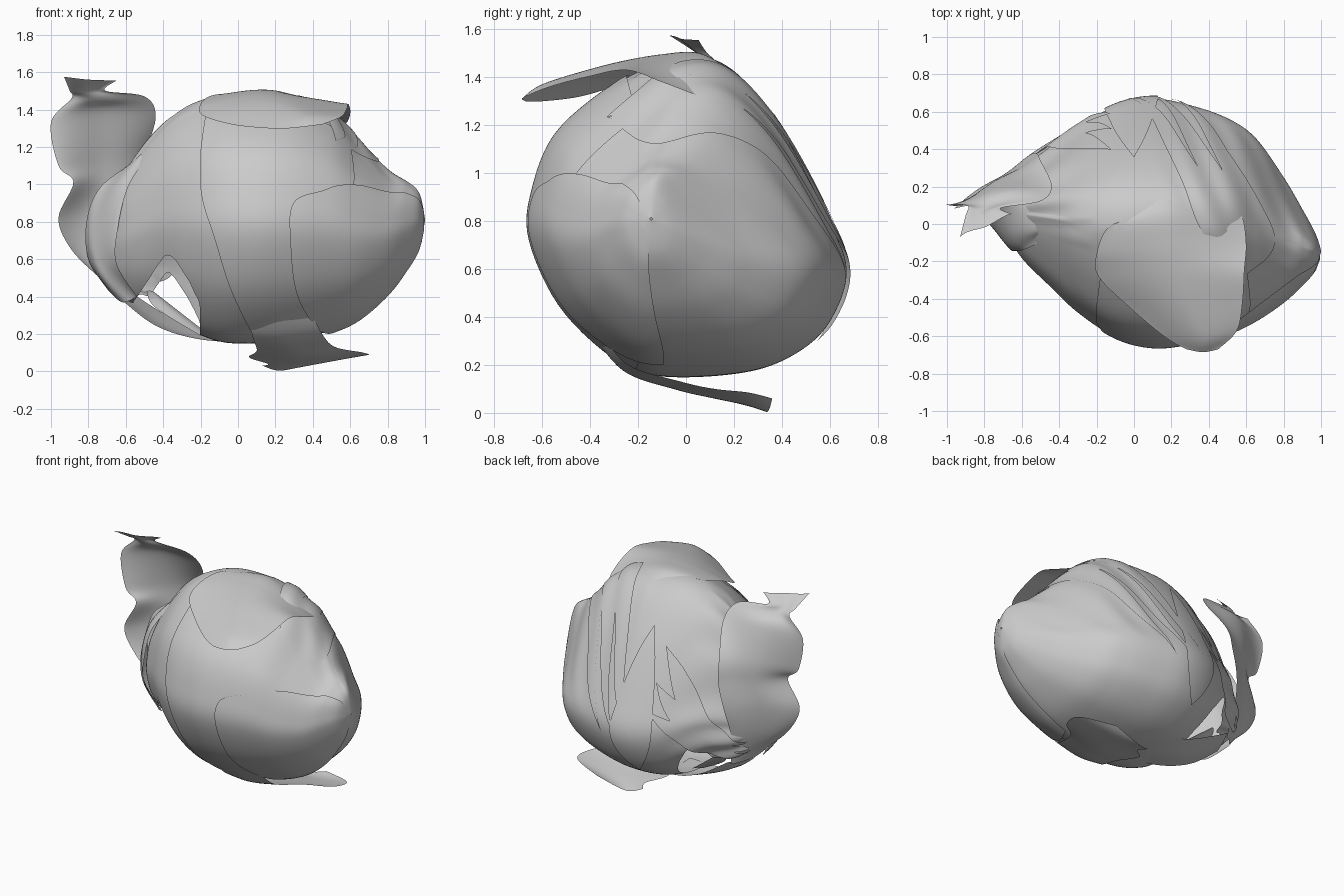
import bpy, bmesh, math
from mathutils import Vector

def spline(pts, u, closed=False):
    """Catmull-Rom through pts, u measured in points."""
    n = len(pts)
    i = math.floor(u) if closed else max(0, min(n - 2, math.floor(u)))
    f = u - i
    get = (lambda k: Vector(pts[k % n])) if closed else (lambda k: Vector(pts[max(0, min(n - 1, k))]))
    a, b, c, d = get(i - 1), get(i), get(i + 1), get(i + 2)
    return b + 0.5 * f * (c - a + f * (2 * a - 5 * b + 4 * c - d + f * (3 * (b - c) + d - a)))

def grid(name, nu, nv, func, wrap=False, keep=None):
    """Mesh from func(u, v), both 0..1; keep drops faces and evens out the cut edge."""
    cols = nv if wrap else nv + 1
    verts = [func(i / nu, j / nv) for i in range(nu + 1) for j in range(cols)]
    faces = []
    for i in range(nu):
        for j in range(nv):
            k = (j + 1) % cols
            f = (i * cols + j, i * cols + k, (i + 1) * cols + k, (i + 1) * cols + j)
            if keep is None or keep(sum((Vector(verts[q]) for q in f), Vector()) / 4):
                faces.append(f)
    me = bpy.data.meshes.new(name)
    me.from_pydata([tuple(v) for v in verts], [], faces)
    if keep:
        bm = bmesh.new()
        bm.from_mesh(me)
        bmesh.ops.delete(bm, geom=[v for v in bm.verts if not v.link_faces], context='VERTS')
        for _ in range(8):
            rim = {v: [e.other_vert(v).co for e in v.link_edges if e.is_boundary]
                   for v in bm.verts if v.is_boundary}
            new = {v: (v.co + sum(q, Vector()) / len(q)) / 2 for v, q in rim.items()}
            for v, co in new.items():
                v.co = co
        bm.to_mesh(me)
        bm.free()
    me.polygons.foreach_set("use_smooth", [True] * len(me.polygons))
    ob = bpy.data.objects.new(name, me)
    bpy.context.collection.objects.link(ob)
    return ob

# Body cross-section seen from the right, starting at the top and going over the front
PROFILE = [(0, 1.5), (-.2, 1.43), (-.4, 1.3), (-.55, 1.15), (-.63, .95), (-.65, .75), (-.55, .5),
           (-.4, .32), (-.2, .18), (0, .15), (.3, .18), (.5, .27), (.62, .4), (.68, .6), (.6, .82),
           (.4, 1.2), (.2, 1.44)]
PROFILE = [((y - .015) / .665, (z - .825) / .675) for y, z in PROFILE]
# Body stations: x, top z, bottom z, front y, back y
STATIONS = [(-.73, .72, .62, .06, .12), (-.7, .88, .5, -.02, .2), (-.6, 1.07, .39, -.18, .31),
            (-.45, 1.27, .33, -.33, .42), (-.3, 1.4, .24, -.47, .52), (-.1, 1.48, .16, -.6, .63),
            (.1, 1.49, .15, -.65, .67), (.3, 1.47, .17, -.63, .635), (.5, 1.38, .22, -.57, .565),
            (.65, 1.23, .29, -.5, .46), (.8, 1.08, .42, -.4, .25), (.9, 1.02, .55, -.31, .08),
            (.97, .95, .67, -.23, -.05), (1.0, .815, .805, -.15, -.14)]

def body(u, t, off=0.0):
    x, top, bot, front, back = spline([Vector(s) for s in STATIONS], u)
    py, pz = spline(PROFILE, t, True)
    r = 1.0
    # Creases at the gathered end and spiral creases over the upper back
    if x < -.2 and py > -.3:
        r += .035 * min(1, (-.2 - x) * 3, (py + .3) * 2) * math.sin(t * 5 + x * 9)
    if x > .1 and py > -.5 and pz > -.3:
        r += .01 * math.sin(34 * x - 3 * t) * min(1, (x - .1) * 4, (py + .5) * 3, (pz + .3) * 3)
    y = (front + back) / 2 + py * r * (back - front) / 2
    z = (top + bot) / 2 + pz * r * (top - bot) / 2
    return Vector((x, y + py * off, z + pz * off))

def u_of(x):
    for i in range(len(STATIONS) - 1):
        a, b = STATIONS[i][0], STATIONS[i + 1][0]
        if x <= b:
            return i + max(0, x - a) / (b - a)
    return len(STATIONS) - 1

def keep_body(p):
    # Open mouth below the gathered end
    if p.x > -.2:
        return True
    cut = .64 - 2.6 * abs(p.x + .38) ** 1.3
    if p.x < -.38:
        cut = .64 - 1.5 * (-.38 - p.x)
    return p.z > cut - (.1 if p.y > .25 else 0)

N = len(STATIONS) - 1
grid("body_shell", 130, 190, lambda u, v: body(u * N, v * 17), True, keep_body)

def wrap_leaf(name, left, right, off, nu=40, nv=40):
    """Leaf hugging the body between two edges given as (x, t)."""
    def f(u, v):
        a, b = spline(left, u * (len(left) - 1)), spline(right, u * (len(right) - 1))
        x, t = a.lerp(b, v)
        return body(u_of(x), t, off)
    return grid(name, nu, nv, f)

# Overlapping leaves that hug the body
wrap_leaf("front_leaf", [(-.17, 1.2), (-.2, 3), (-.18, 4.3), (-.06, 6), (.1, 8)],
          [(.6, 1.2), (.62, 3), (.55, 4.3), (.42, 6), (.44, 8)], .01)
wrap_leaf("right_leaf", [(.88, 2.2), (.65, 3.0), (.47, 3.7), (.3, 4.2), (.28, 5.2), (.33, 6.7), (.5, 8.6)],
          [(.99, 2.2), (.99, 3.0), (.99, 3.7), (.99, 4.2), (.99, 5.2), (.99, 6.7), (.99, 8.6)], .02, 60, 40)

# Spiral folds sweeping from under the cap leaf round the back
EDGE = [(.52, 18.8), (.7, 18.1), (.75, 17), (.66, 15.8), (.46, 14.4), (.2, 12.8)]
for k in range(3):
    outer = [(x - .13 * k * min(1, i / 2), t) for i, (x, t) in enumerate(EDGE)]
    inner = [(x - .15 * math.sin(math.pi * i / 5), t) for i, (x, t) in enumerate(outer)]
    wrap_leaf(f"spiral_fold_{k + 1}", inner, outer, .01 + .005 * k, 60, 14)
wrap_leaf("back_tongue", [(.0, 15.2), (-.12, 14.2), (-.15, 12.8), (-.02, 11.4)],
          [(.0, 15.2), (.1, 14.2), (.12, 12.8), (-.02, 11.4)], .016, 30, 14)
# Slanting folds running into the gathered end at the back
for k in range(3):
    s = .55 * k
    wrap_leaf(f"gathered_fold_{k + 1}",
              [(-.12, 14.9 - s), (-.34, 14.4 - s), (-.52, 13.4 - s), (-.66, 12.4 - s)],
              [(-.12, 14.9 - s), (-.3, 13.8 - s), (-.48, 12.7 - s), (-.66, 12.2 - s)],
              .02, 30, 10)

def sheet(name, rows, nu=36, nv=30, ripple=0.0):
    """Free leaf through rows of 3D points."""
    def f(u, v):
        p = spline([spline(r, v * (len(r) - 1)) for r in rows], u * (len(rows) - 1))
        p.y += ripple * math.sin(9 * v + 7 * u)
        return p
    return grid(name, nu, nv, f)

# Cap leaf lying over the top, its front lip lifted off the body
sheet("top_leaf", [
    [(.28, -.67, 1.3), (.37, -.685, 1.31), (.45, -.67, 1.32)],
    [(.16, -.6, 1.3), (.36, -.61, 1.365), (.55, -.57, 1.36)],
    [(-.03, -.44, 1.32), (.27, -.44, 1.42), (.58, -.42, 1.4)],
    [(-.19, -.28, 1.37), (.2, -.25, 1.47), (.59, -.25, 1.43)],
    [(-.2, -.16, 1.43), (.2, -.1, 1.495), (.6, -.1, 1.38)],
    [(-.14, -.02, 1.475), (.2, .06, 1.495), (.57, .06, 1.32)],
    [(.0, .03, 1.49), (.2, .2, 1.42), (.46, .2, 1.28)]], 50, 40)

# Loose leaf end trailing under the body
sheet("bottom_leaf", [
    [(.04, -.38, .34), (.2, -.4, .34), (.38, -.36, .34)],
    [(.08, -.25, .18), (.25, -.26, .175), (.45, -.24, .2)],
    [(.1, -.05, .11), (.3, -.05, .1), (.52, -.02, .13)],
    [(.06, .12, .075), (.33, .12, .06), (.67, .12, .1)],
    [(.16, .23, .04), (.36, .25, .035), (.68, .26, .085)],
    [(.13, .3, .03), (.24, .34, .005), (.45, .36, .06)]])

# Upright leaf at the left, curled over at the top
sheet("left_leaf", [
    [(-.93, -.07, 1.575), (-.8, -.01, 1.56), (-.65, .05, 1.555)],
    [(-.9, .04, 1.5), (-.81, .06, 1.5), (-.71, .09, 1.5)],
    [(-.89, .09, 1.46), (-.75, .11, 1.45), (-.5, .13, 1.47)],
    [(-1., .1, 1.33), (-.74, .17, 1.38), (-.44, .21, 1.36)],
    [(-.96, .1, 1.1), (-.74, .22, 1.15), (-.5, .34, 1.15)],
    [(-.88, .11, 1.01), (-.72, .24, 1.0), (-.52, .37, .98)],
    [(-.96, .09, .82), (-.76, .23, .82), (-.56, .36, .8)],
    [(-.89, .1, .65), (-.74, .21, .62), (-.58, .32, .62)],
    [(-.74, .1, .5), (-.66, .18, .42), (-.55, .28, .38)]], 60, 30, .008)

# Folded lip at the gathered end
sheet("end_fold", [
    [(-.5, -.1, 1.13), (-.52, -.02, 1.16), (-.56, .1, 1.12)],
    [(-.59, -.15, .98), (-.68, -.02, .97), (-.74, .12, .98)],
    [(-.64, -.14, .78), (-.76, -.02, .74), (-.81, .14, .8)],
    [(-.65, -.12, .58), (-.74, -.02, .54), (-.8, .12, .6)],
    [(-.54, -.1, .4), (-.62, .0, .37), (-.7, .12, .44)]], 36, 20, .012)

# Thin strip joining the gathered end to the underside, leaving a gap
sheet("under_strip", [
    [(-.62, .1, .38), (-.58, .2, .38), (-.54, .3, .4)],
    [(-.45, .05, .25), (-.42, .18, .26), (-.38, .34, .3)],
    [(-.25, .0, .18), (-.22, .15, .18), (-.2, .32, .22)],
    [(0, -.05, .155), (0, .12, .155), (0, .28, .18)]])
# Torn tongue standing in the gap
sheet("torn_tongue", [
    [(-.49, .22, .43), (-.46, .25, .43), (-.43, .28, .41)],
    [(-.44, .2, .34), (-.38, .23, .35), (-.34, .26, .34)],
    [(-.2, .1, .19), (-.18, .13, .2), (-.16, .16, .2)]], 16, 8)
